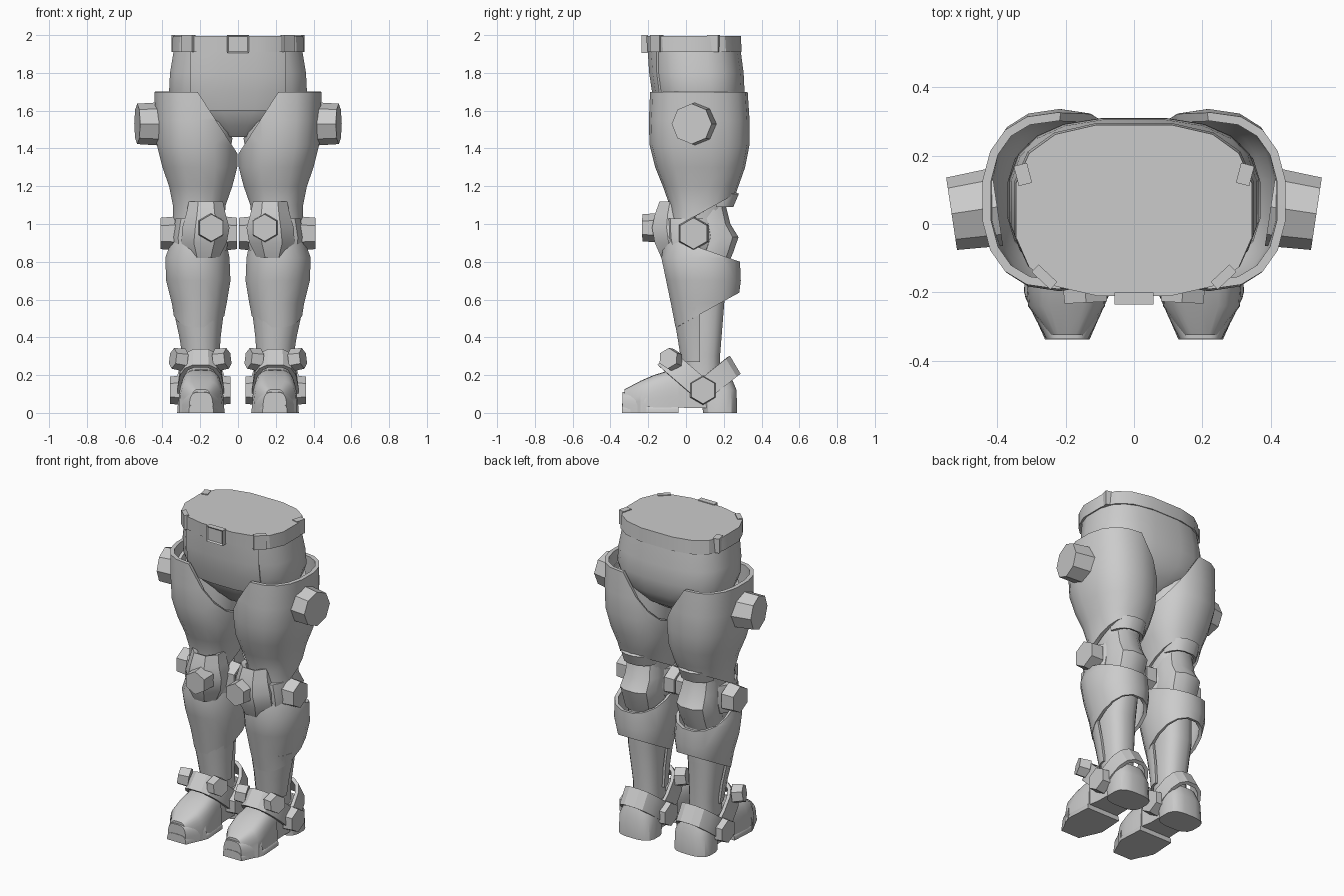
import bpy, bmesh, math
from mathutils import Vector, Matrix

if "Cube" in bpy.data.objects:
    bpy.data.objects.remove(bpy.data.objects["Cube"])

GREY = bpy.data.materials.new("plain_grey")
GREY.diffuse_color = (0.6, 0.6, 0.6, 1)
GREY.use_nodes = True
GREY.node_tree.nodes["Principled BSDF"].inputs["Base Color"].default_value = GREY.diffuse_color


def finish(name, bm, mirror=True, shell=0.0, angle=30):
    """Turn a bmesh into an object, thicken, mirror and shade it."""
    me = bpy.data.meshes.new(name)
    bm.to_mesh(me)
    bm.free()
    me.materials.append(GREY)
    ob = bpy.data.objects.new(name, me)
    bpy.context.collection.objects.link(ob)
    bpy.ops.object.select_all(action='DESELECT')
    bpy.context.view_layer.objects.active = ob
    ob.select_set(True)
    if shell:
        ob.modifiers.new("shell", 'SOLIDIFY').thickness = shell
        bpy.ops.object.modifier_apply(modifier="shell")
    if mirror:
        m = ob.modifiers.new("mirror", 'MIRROR')
        m.use_mirror_merge = False
        bpy.ops.object.modifier_apply(modifier="mirror")
    bpy.ops.object.shade_smooth_by_angle(angle=math.radians(angle))
    return ob


def loft(name, rings, n=16, power=2.5, cuts=(), shell=0.0, mirror=True, matrix=None):
    """Skin rings (z, x0, x1, y0, y1), bottom to top; cuts are (point, removed side)."""
    bm = bmesh.new()
    loops = []
    for z, x0, x1, y0, y1 in sorted(rings):
        loop = []
        for i in range(n):
            a = 2 * math.pi * (i + 0.5) / n
            c, s = math.cos(a), math.sin(a)
            u = math.copysign(abs(c) ** (2 / power), c)
            v = math.copysign(abs(s) ** (2 / power), s)
            k = 1 / math.cos(math.pi / n) ** (2 / power)
            loop.append(bm.verts.new(((x0 + x1) / 2 + (x1 - x0) / 2 * u * k,
                                      (y0 + y1) / 2 + (y1 - y0) / 2 * v * k, z)))
        loops.append(loop)
    for a, b in zip(loops, loops[1:]):
        for i in range(n):
            j = (i + 1) % n
            bm.faces.new((a[i], a[j], b[j], b[i]))
    if not shell:
        bm.faces.new(loops[0][::-1])
        bm.faces.new(loops[-1])
    for co, no in cuts:
        bmesh.ops.bisect_plane(bm, geom=bm.verts[:] + bm.edges[:] + bm.faces[:],
                               plane_co=co, plane_no=no, clear_outer=True)
    if matrix:
        bm.transform(matrix)
    return finish(name, bm, mirror, shell)


def bolt(name, start, direction, r, depth, n=6, tip=0.92):
    """Short faceted stud with a slightly narrower end."""
    bm = bmesh.new()
    d = Vector(direction).normalized()
    bmesh.ops.create_cone(bm, cap_ends=True, segments=n, radius1=r, radius2=r * tip, depth=depth)
    bm.transform(Matrix.Translation(Vector(start) + d * depth / 2)
                 @ d.to_track_quat('Z', 'Y').to_matrix().to_4x4())
    return finish(name, bm, angle=20)


def box(name, centre, size, turn=0.0, mirror=True, inset=0.0):
    bm = bmesh.new()
    bmesh.ops.create_cube(bm, size=1)
    bm.transform(Matrix.Translation(centre) @ Matrix.Rotation(turn, 4, 'Z')
                 @ Matrix.Diagonal((*size, 1)))
    if inset:
        front = [f for f in bm.faces if f.normal.y < -0.9]
        bmesh.ops.inset_region(bm, faces=front, thickness=inset, depth=-inset * 0.6)
    return finish(name, bm, mirror)


def shoe_loft(name, stations, n=16):
    """Skin flat-bottomed arches (y, x0, x1, bottom, top) from toe to heel."""
    bm = bmesh.new()
    loops = []
    for y, x0, x1, z0, z1 in stations:
        loop = []
        for i in range(n + 1):
            a = math.pi * i / n
            c, s = math.cos(a), math.sin(a)
            loop.append(bm.verts.new(((x0 + x1) / 2 + (x1 - x0) / 2 * math.copysign(abs(c) ** 0.5, c),
                                      y, z0 + (z1 - z0) * max(s, 0) ** 0.6)))
        loops.append(loop)
    for a, b in zip(loops, loops[1:]):
        for i in range(n + 1):
            j = (i + 1) % (n + 1)
            bm.faces.new((a[i], a[j], b[j], b[i]))
    bm.faces.new(loops[0])
    bm.faces.new(loops[-1])
    bmesh.ops.recalc_face_normals(bm, faces=bm.faces[:])
    return finish(name, bm)


# Hips, belly panel and belt
hips = [(1.46, -.10, .10, -.03, .15), (1.52, -.19, .19, -.09, .24), (1.6, -.33, .33, -.14, .29),
        (1.7, -.365, .365, -.17, .31), (1.8, -.36, .36, -.185, .305), (1.95, -.335, .335, -.195, .285)]
loft("hips", hips, n=20, power=2.7, mirror=False)
panel = [(z, a - .008, b + .008, c - .01, d) for z, a, b, c, d in hips[2:5]]
panel.append((1.92, -.345, .345, -.203, .29))
loft("belly_panel", panel, n=20, power=2.7, mirror=False, shell=.012,
     cuts=[((.255, 0, 0), (1, 0, 0)), ((-.255, 0, 0), (-1, 0, 0)), ((0, 0, 0), (0, 1, 0))])
loft("belt", [(1.91, -.35, .35, -.205, .295), (1.995, -.345, .345, -.21, .29)],
     n=16, power=2.8, mirror=False)
box("belt_buckle", (0, -.218, 1.952), (.115, .035, .096), mirror=False, inset=.012)
box("belt_side_loop", (.325, .145, 1.955), (.04, .06, .09), turn=-.25)
box("belt_front_loop", (.262, -.155, 1.955), (.075, .03, .09), turn=.75)

# Inner leg
loft("inner_leg", [(.12, .11, .28, 0, .18), (.3, .115, .28, -.01, .18), (.55, .11, .31, -.03, .2),
                   (.8, .09, .3, -.06, .22), (1.0, .09, .3, -.06, .2), (1.2, .07, .33, -.08, .22),
                   (1.45, .03, .37, -.12, .26), (1.64, .05, .36, -.11, .26)])

# Thigh armour, open at the top and sloping down to the crotch
loft("thigh_armour", [(.95, .08, .34, -.075, .2), (1.1, .065, .345, -.085, .24),
                      (1.2, .03, .365, -.12, .275), (1.3, .004, .4, -.16, .31),
                      (1.42, .002, .43, -.19, .333), (1.55, .0, .437, -.193, .333),
                      (1.75, .0, .445, -.185, .32)],
     n=18, power=2.4, shell=.025,
     cuts=[((0, 0, 1.7), (0, 0, 1)), ((.04, 0, 1.43), (-1.55, 0, 1)),
           ((0, -.1, .96), (0, .55, -1))])
bolt("hip_stud", (.40, .05, 1.53), (1, -.15, 0), .115, .135, n=8, tip=.93)

# Knee
loft("knee_back_band", [(1.09, .09, .31, -.02, .25), (1.16, .09, .31, 0, .28)], shell=.02,
     cuts=[((0, .16, 0), (0, -1, 0))])
loft("knee_back_pad", [(.78, .1, .31, 0, .22), (.85, .085, .31, 0, .25), (.93, .08, .315, 0, .278),
                       (1.0, .085, .305, 0, .235), (1.1, .1, .3, 0, .21)], n=12,
     cuts=[((0, .05, 0), (0, -1, 0))])
loft("knee_joint", [(.86, .06, .345, -.09, .13), (.93, .05, .35, -.11, .16),
                    (1.03, .07, .33, -.11, .14)], n=12)
loft("knee_cap", [(.82, .1, .26, -.13, .05), (.9, .06, .3, -.165, .1), (.98, .045, .295, -.18, .1),
                  (1.05, .065, .275, -.165, .08), (1.12, .08, .26, -.14, .06)],
     n=8, power=2.2, shell=.03, cuts=[((0, -.01, 0), (0, 1, 0))])
bolt("knee_front_stud", (.145, -.14, .98), (-.05, -1, 0), .078, .09)
bolt("knee_outer_stud", (.33, .04, .95), (1, 0, 0), .09, .08)
bolt("knee_inner_stud", (.07, .04, .95), (-1, 0, 0), .09, .065)

# Calf armour with slanted lower edge, and the shin plate beneath it
loft("calf_armour", [(.45, .085, .33, -.055, .25), (.58, .06, .35, -.08, .275),
                     (.7, .04, .38, -.105, .29), (.82, .045, .385, -.13, .285),
                     (.95, .07, .34, -.11, .25)],
     n=16, power=2.2, shell=.02,
     cuts=[((0, .07, .52), (0, .55, -1)), ((0, 0, .9), (0, .35, 1))])
loft("shin_plate", [(.27, .1, .29, -.025, .18), (.4, .092, .31, -.045, .2), (.56, .072, .345, -.073, .24)],
     n=16, power=2.2, shell=.015, cuts=[((0, .075, 0), (0, 1, 0))])

# Shoe: toe section, sole, toe cap, instep and heel
shoe_loft("shoe_front", [(-.325, .14, .25, 0, .125), (-.24, .085, .31, 0, .17), (-.17, .075, .315, 0, .2),
                         (-.09, .08, .31, 0, .225), (-.04, .085, .305, 0, .23)])
shoe_loft("sole", [(-.338, .13, .26, 0, .05), (-.2, .07, .322, 0, .05), (-.04, .08, .312, 0, .05)])
shoe_loft("toe_cap", [(-.335, .132, .258, 0, .11), (-.27, .1, .292, 0, .115), (-.21, .074, .32, 0, .12)])
shoe_loft("instep", [(-.06, .09, .3, .03, .23), (.03, .1, .29, .025, .26), (.18, .1, .29, .025, .24)])
loft("heel", [(0, .075, .315, .09, .27), (.12, .08, .31, .08, .268), (.2, .1, .29, .04, .235)], power=3)

# Ankle straps: two half hoops meeting at the ankle studs
pivot = Matrix.Translation((0, .09, .12))
loft("instep_strap", [(-.055, .075, .32, -.27, .27), (.055, .085, .31, -.27, .27)], power=3, shell=.022,
     cuts=[((0, .02, 0), (0, 1, 0))], matrix=pivot @ Matrix.Rotation(-.71, 4, 'X'))
loft("heel_strap", [(-.055, .075, .32, -.21, .21), (.055, .075, .32, -.225, .225)], power=2.6, shell=.022,
     cuts=[((0, -.02, 0), (0, -1, 0))], matrix=pivot @ Matrix.Rotation(.67, 4, 'X'))
for label, x, s in (("outer", .315, 1), ("inner", .085, -1)):
    bolt(label + "_ankle_stud", (x - .015 * s, .09, .12), (s, 0, 0), .078, .06)
    bolt(label + "_instep_stud", (x - .03 * s, -.07, .28), (s, -.4, .15), .06, .065)
